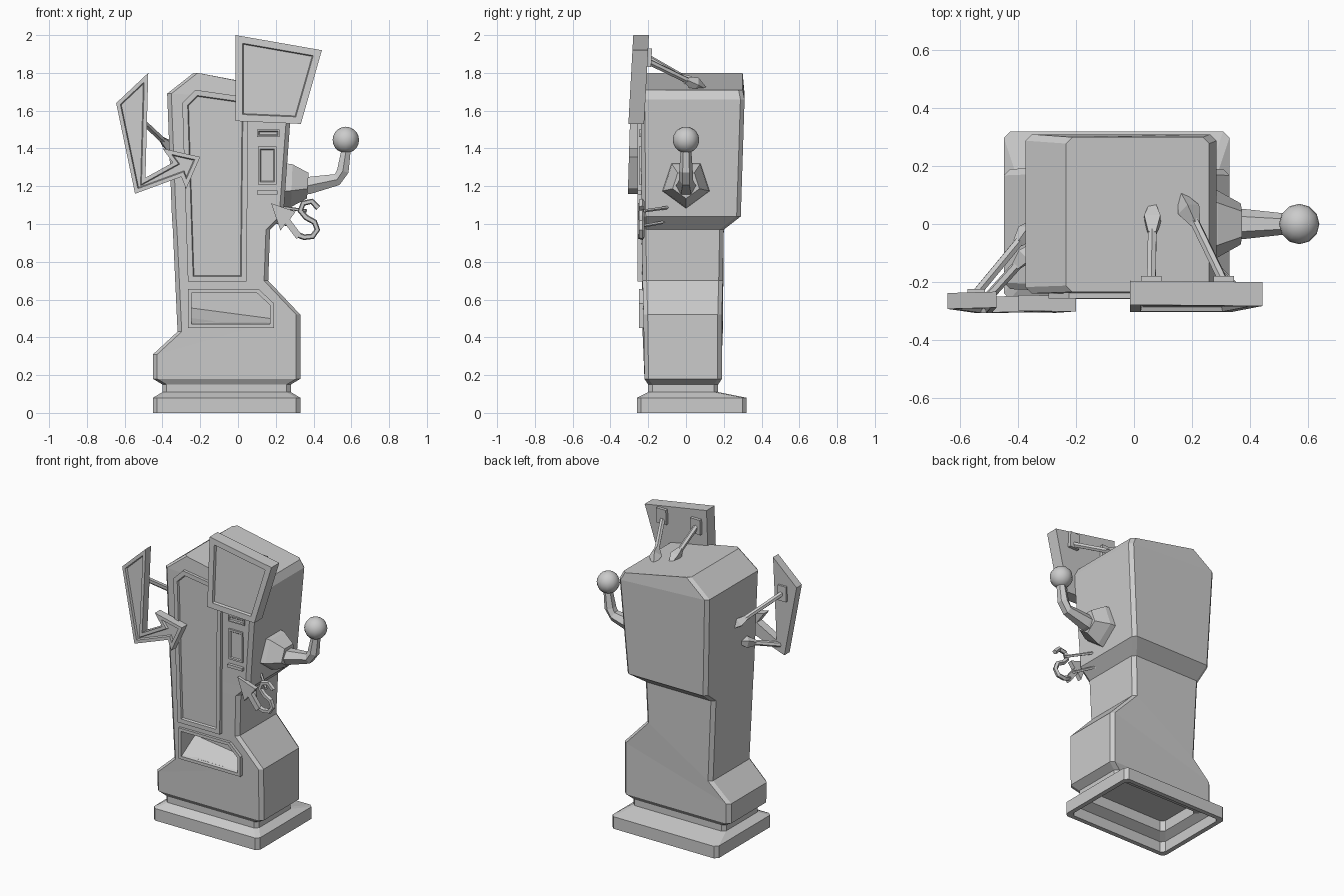
import bpy, bmesh, math
from mathutils import Vector

if "Cube" in bpy.data.objects:
    bpy.data.objects.remove(bpy.data.objects["Cube"])


def make(name, bm):
    bmesh.ops.recalc_face_normals(bm, faces=bm.faces[:])
    me = bpy.data.meshes.new(name)
    bm.to_mesh(me)
    bm.free()
    ob = bpy.data.objects.new(name, me)
    bpy.context.collection.objects.link(ob)
    return ob


def loft(name, rings):
    """Skin a list of equally sized point rings and cap both ends."""
    bm = bmesh.new()
    vs = [[bm.verts.new(p) for p in r] for r in rings]
    n = len(rings[0])
    for a, b in zip(vs, vs[1:]):
        for i in range(n):
            j = (i + 1) % n
            bm.faces.new((a[i], a[j], b[j], b[i]))
    bm.faces.new(vs[0])
    bm.faces.new(vs[-1])
    return make(name, bm)


def section(xl, zl, xr, zr, y0, y1, c=0.022):
    """Rectangle with clipped corners; left and right can have different heights."""
    pts = [(xl + c, y0), (xr - c, y0), (xr, y0 + c), (xr, y1 - c),
           (xr - c, y1), (xl + c, y1), (xl, y1 - c), (xl, y0 + c)]
    return [(x, y, zl if x < (xl + xr) / 2 else zr) for x, y in pts]


def tube(name, path, radii, sides=6, phase=0.0):
    """Tapered tube along a path."""
    pts = [Vector(p) for p in path]
    rings = []
    for i, p in enumerate(pts):
        t = (pts[min(i + 1, len(pts) - 1)] - pts[max(i - 1, 0)]).normalized()
        u = Vector((0, 1, 0))
        u = (u - t * t.dot(u)).normalized()
        v = t.cross(u)
        angs = [phase + math.tau * k / sides for k in range(sides)]
        rings.append([p + radii[i] * (u * math.cos(a) + v * math.sin(a)) for a in angs])
    return loft(name, rings)


def plate(name, pts, yf, thick, border=0.0, depth=0.0, lean=0.0):
    """Front-facing plate from an x,z outline, with an optional sunken middle."""
    bm = bmesh.new()
    z0 = min(p[1] for p in pts)
    f = [bm.verts.new((x, yf + lean * (z - z0), z)) for x, z in pts]
    b = [bm.verts.new((x, yf + thick + lean * (z - z0), z)) for x, z in pts]
    n = len(pts)
    front = bm.faces.new(f)
    bm.faces.new(b[::-1])
    for i in range(n):
        j = (i + 1) % n
        bm.faces.new((f[j], f[i], b[i], b[j]))
    bmesh.ops.recalc_face_normals(bm, faces=bm.faces[:])
    if border:
        for w in (border, 0.005):
            bmesh.ops.inset_region(bm, faces=[front], thickness=w, use_even_offset=True)
        for v in front.verts:
            v.co.y += depth
    return make(name, bm)


def rect(x0, x1, z0, z1):
    return [(x0, z0), (x1, z0), (x1, z1), (x0, z1)]


def cut(ob, cutter):
    m = ob.modifiers.new("cut", 'BOOLEAN')
    m.operation, m.object, m.solver = 'DIFFERENCE', cutter, 'EXACT'
    bpy.context.view_layer.objects.active = ob
    bpy.ops.object.modifier_apply(modifier=m.name)


def strut(name, a, b, r=0.016, bulb=0.034):
    """Rod with a faceted pointed anchor at its far end."""
    a, b = Vector(a), Vector(b)
    d = (b - a).normalized()
    L = (b - a).length
    k = min(0.12, L * 0.4)
    tube(name, [a, b - d * k], [r, r], 6)
    tube(name + "_anchor", [b - d * (k + 0.01), b - d * k * 0.6, b],
         [r * 1.1, bulb, 0.008], 4, math.pi / 4)


# Cabinet: hollow plinth, neck, flared foot, waist and overhanging head
body = loft("cabinet", [
    section(-.37, .17, .25, .17, -.17, .14),
    section(-.37, .10, .25, .10, -.17, .14),
    section(-.42, .07, .30, .07, -.23, .29),
    section(-.42, 0, .30, 0, -.23, .29),
    section(-.45, 0, .33, 0, -.26, .32),
    section(-.45, .08, .33, .08, -.26, .32),
    section(-.40, .11, .28, .11, -.20, .17),
    section(-.40, .15, .28, .15, -.20, .17),
    section(-.45, .18, .33, .18, -.22, .19),
    section(-.45, .31, .33, .52, -.225, .19),
    section(-.32, .43, .16, .70, -.23, .195),
    section(-.345, .97, .17, .97, -.235, .20),
    section(-.35, 1.04, .24, 1.04, -.235, .29),
    section(-.375, 1.69, .285, 1.66, -.24, .31),
    section(-.235, 1.80, .26, 1.71, -.235, .30),
])

# Delivery tray with sloping floor
tray = plate("tray_frame", [(-.265, .45), (.19, .45), (.19, .58), (.11, .655), (-.265, .655)],
             -.248, .06)
front = [(-.245, .47), (.17, .47), (.17, .57), (.10, .635), (-.245, .635)]
back = [(-.245, .555), (.17, .50), (.17, .57), (.10, .635), (-.245, .635)]
cutter = loft("tray_cutter", [[(x, -.30, z) for x, z in front],
                              [(x, -.24, z) for x, z in front],
                              [(x, -.10, z) for x, z in back]])
cutter.hide_render = True
for ob in (body, tray):
    cut(ob, cutter)
bpy.data.objects.remove(cutter)

# Front window and control column
plate("window", [(-.265, .695), (.045, .695), (.055, 1.67), (-.225, 1.71), (-.295, 1.64)],
      -.257, .05, .028, .013)
plate("coin_slot", rect(.10, .22, 1.46, 1.50), -.25, .03, .008, .006)
plate("keypad", rect(.105, .205, 1.21, 1.41), -.25, .03, .012, .006)
plate("ticket_slot", rect(.10, .21, 1.157, 1.177), -.256, .03)

# Side lever
tube("lever_mount", [(.23, 0, 1.215), (.285, 0, 1.215), (.37, 0, 1.21)],
     [.135, .125, .075], 5, -math.pi / 2)
tube("lever_arm", [(.34, 0, 1.20), (.38, 0, 1.205), (.525, 0, 1.235), (.555, 0, 1.28), (.575, 0, 1.41)],
     [.055, .052, .036, .036, .027], 6)
bm = bmesh.new()
bmesh.ops.create_uvsphere(bm, u_segments=12, v_segments=10, radius=.07)
bmesh.ops.translate(bm, verts=bm.verts[:], vec=(.571, 0, 1.445))
knob = make("lever_knob", bm)
for p in knob.data.polygons:
    p.use_smooth = True

# Top sign on two struts
plate("top_sign", [(-.013, 1.545), (.333, 1.53), (.444, 1.92), (-.013, 2.0)],
      -.305, .083, .036, .016, .055)
for i, (a, b) in enumerate([((.06, -.20, 1.88), (.065, .08, 1.72)),
                            ((.31, -.20, 1.86), (.16, .11, 1.71))]):
    strut("sign_strut_%d" % i, a, b, .017, .04)
    plate("sign_bracket_%d" % i, rect(a[0] - .035, a[0] + .035, 1.83, 1.93), -.215, .03, lean=.055)

# Left bent arrow on two struts
plate("bent_arrow", [(-.475, 1.80), (-.645, 1.64), (-.545, 1.16), (-.30, 1.25), (-.275, 1.185),
                     (-.20, 1.355), (-.40, 1.40), (-.345, 1.325), (-.49, 1.245)],
      -.308, .055, .02, .014, .03)
plate("arrow_bracket", rect(-.575, -.515, 1.53, 1.63), -.25, .025)
strut("arrow_strut_0", (-.545, -.24, 1.58), (-.33, .02, 1.38), .017, .036)
strut("arrow_strut_1", (-.51, -.26, 1.22), (-.33, -.06, 1.27), .017, .036)

# Small right arrow with a curled tail and two support wires
plate("small_arrow", [(.175, 1.11), (.225, .965), (.25, 1.0), (.31, .92), (.335, .945),
                      (.275, 1.025), (.305, 1.065)], -.255, .03)
tube("curled_tail", [(.425, -.235, 1.085), (.39, -.235, 1.12), (.345, -.235, 1.11),
                     (.33, -.235, 1.07), (.36, -.235, 1.035), (.405, -.235, 1.01),
                     (.42, -.235, .97), (.395, -.235, .935), (.35, -.235, .93), (.31, -.235, .945)],
     [.016] * 10, 5)
for i, (a, b) in enumerate([((.36, -.22, 1.07), (.22, -.08, 1.09)),
                            ((.29, -.23, .99), (.16, -.06, 1.02))]):
    tube("support_wire_%d" % i, [a, b], [.009, .009], 5)
